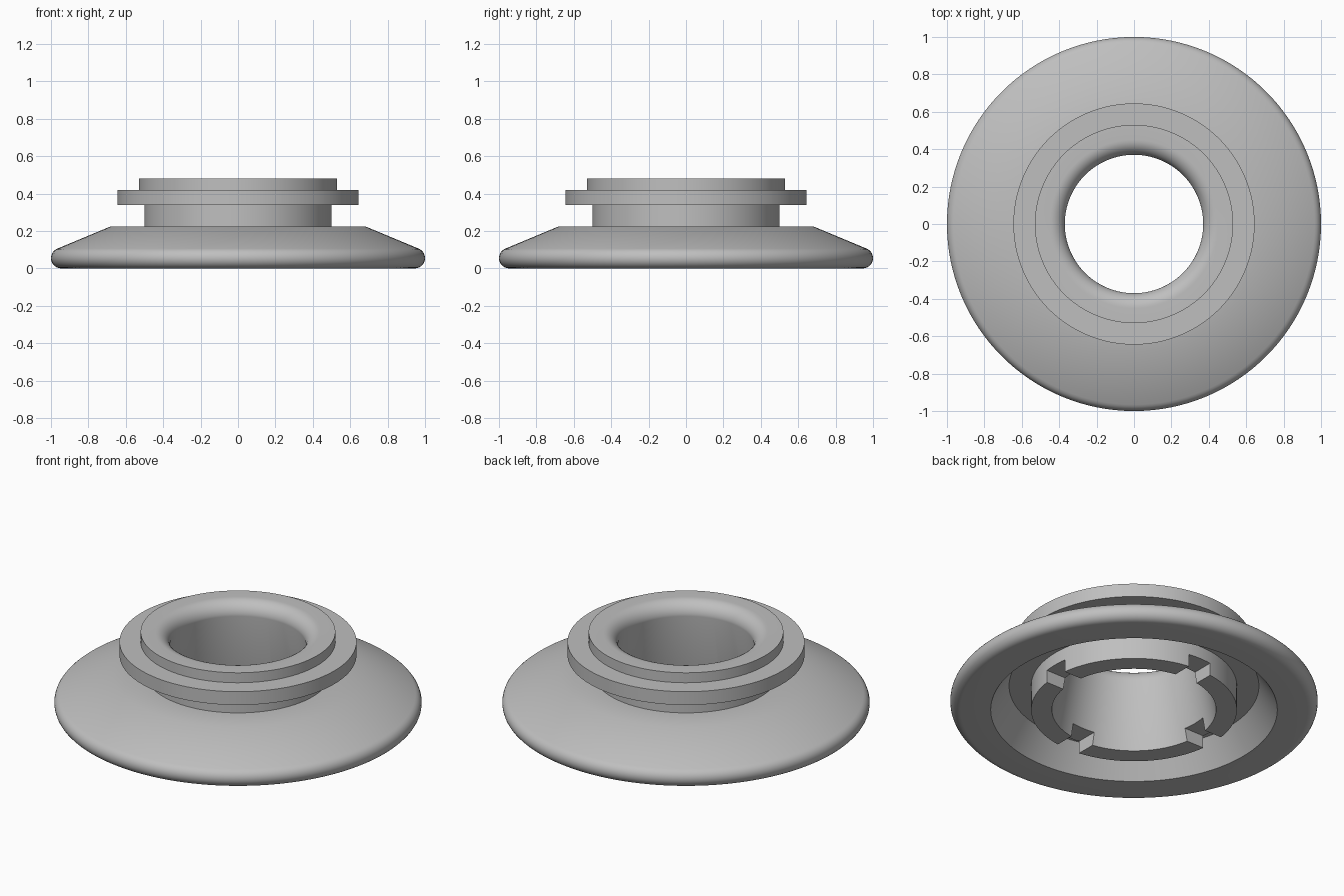
import bpy, bmesh, math
from mathutils import Vector

if "Cube" in bpy.data.objects:
    bpy.data.objects.remove(bpy.data.objects["Cube"], do_unlink=True)

SEGMENTS = 128

grey = bpy.data.materials.new("plain_grey")
grey.use_nodes = True
color = (0.52, 0.52, 0.52, 1)
grey.diffuse_color = color
grey.node_tree.nodes["Principled BSDF"].inputs["Base Color"].default_value = color


def arc(cx, cz, radius, start, end, steps):
    """Points of an arc in the profile plane, angles in degrees."""
    angles = [math.radians(start + (end - start) * i / steps) for i in range(steps + 1)]
    return [(cx + radius * math.cos(a), cz + radius * math.sin(a)) for a in angles]


def lathe(name, profile):
    """Turn a closed profile around the z axis."""
    bm = bmesh.new()
    verts = [bm.verts.new((r, 0, z)) for r, z in profile]
    edges = [bm.edges.new((v, verts[(i + 1) % len(verts)])) for i, v in enumerate(verts)]
    bmesh.ops.spin(bm, geom=verts + edges, cent=Vector(), axis=Vector((0, 0, 1)),
                   angle=math.tau, steps=SEGMENTS)
    bmesh.ops.remove_doubles(bm, verts=bm.verts, dist=0.0001)
    bmesh.ops.recalc_face_normals(bm, faces=bm.faces)
    mesh = bpy.data.meshes.new(name)
    bm.to_mesh(mesh)
    bm.free()
    mesh.materials.append(grey)
    obj = bpy.data.objects.new(name, mesh)
    bpy.context.collection.objects.link(obj)
    return obj


# Skirt with rounded rim, neck, flange, top lip, flared bore and inner sleeve
profile = arc(0.945, 0.055, 0.055, -90, 68, 12)
profile += [(0.68, 0.225), (0.5, 0.225), (0.5, 0.34)]
profile += [(0.645, 0.34), (0.645, 0.42), (0.53, 0.42), (0.53, 0.48)]
profile += arc(0.45, 0.4, 0.08, 90, 180, 10)
profile += [(0.447, 0), (0.56, 0), (0.56, 0.15), (0.68, 0.15), (0.78, 0)]
collar = lathe("flanged_collar", profile)

# Four notches across the lower edge of the sleeve
for turn in (0, math.pi / 2):
    bpy.ops.mesh.primitive_cube_add(size=1, location=(0, 0, -0.0125), rotation=(0, 0, turn))
    cutter = bpy.context.object
    cutter.name = "notch_cutter"
    cutter.scale = (1.24, 0.15, 0.175)
    cutter.hide_render = True
    cutter.data.materials.append(grey)
    cut = collar.modifiers.new("notch", "BOOLEAN")
    cut.operation = "DIFFERENCE"
    cut.solver = "EXACT"
    cut.object = cutter
    bpy.ops.object.select_all(action="DESELECT")
    collar.select_set(True)
    bpy.context.view_layer.objects.active = collar
    bpy.ops.object.modifier_apply(modifier=cut.name)
    bpy.data.objects.remove(cutter, do_unlink=True)

bpy.ops.object.shade_smooth_by_angle(angle=math.radians(30))
